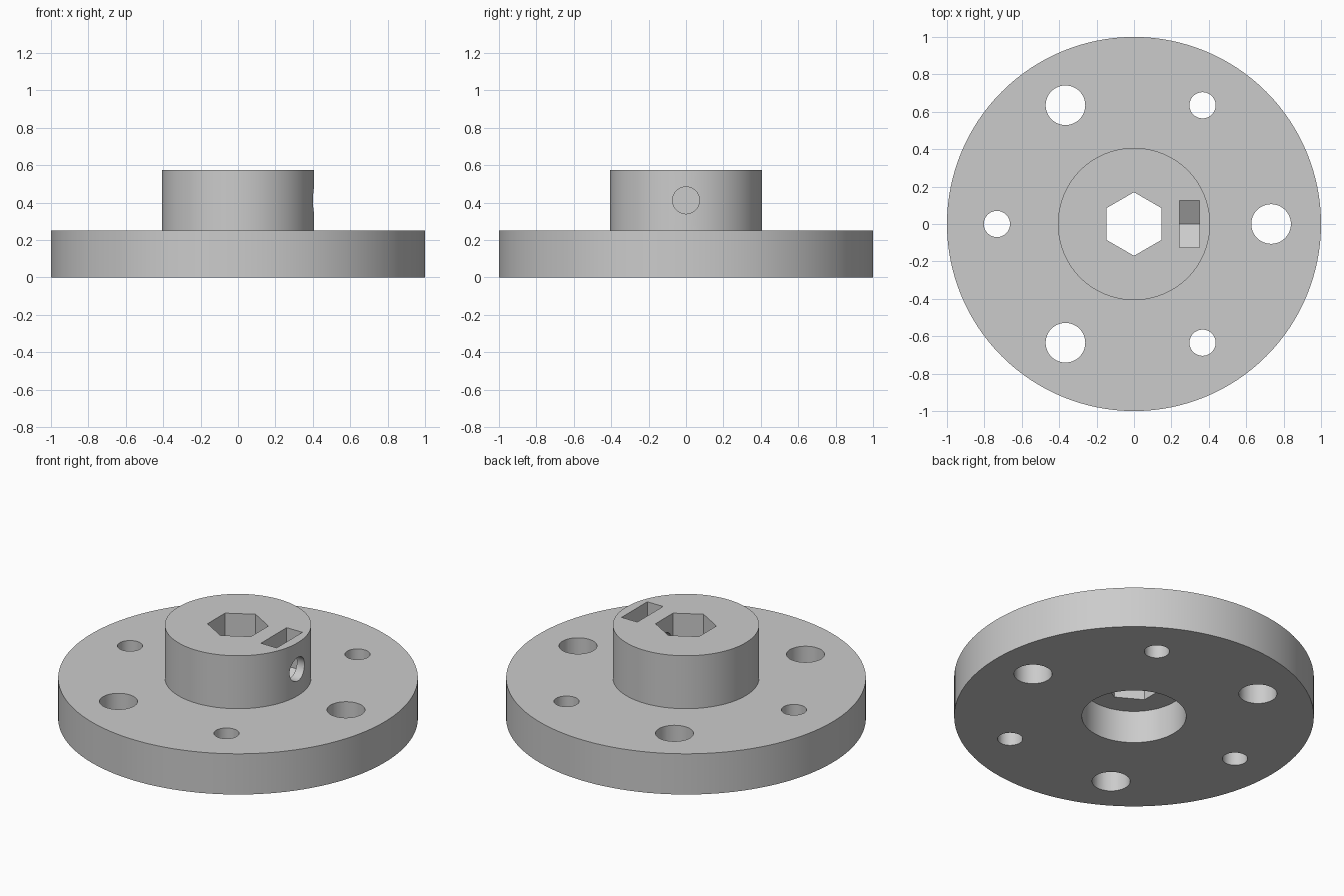
import bpy, bmesh, math
from mathutils import Matrix, Vector

cube = bpy.data.objects.get("Cube")
if cube:
    bpy.data.objects.remove(cube, do_unlink=True)

PLATE_H, HUB_H = 0.25, 0.575
SCREW_Z, SCREW_R = 0.412, 0.072

grey = bpy.data.materials.new("plain grey")
grey.use_nodes = True
colour = (0.6, 0.6, 0.6, 1)
grey.diffuse_color = colour
grey.node_tree.nodes["Principled BSDF"].inputs["Base Color"].default_value = colour


def finish(name, bm):
    bmesh.ops.recalc_face_normals(bm, faces=bm.faces[:])
    mesh = bpy.data.meshes.new(name)
    bm.to_mesh(mesh)
    bm.free()
    mesh.materials.append(grey)
    ob = bpy.data.objects.new(name, mesh)
    bpy.context.collection.objects.link(ob)
    return ob


def prism(name, sides, radius, depth, matrix):
    bm = bmesh.new()
    bmesh.ops.create_cone(bm, cap_ends=True, segments=sides, radius1=radius,
                          radius2=radius, depth=depth, matrix=matrix)
    return finish(name, bm)


# Flange and hub, turned from one stepped profile with a recess underneath
profile = [(0, 0.2), (0.29, 0.2), (0.29, 0), (1, 0), (1, PLATE_H),
           (0.407, PLATE_H), (0.407, HUB_H), (0, HUB_H)]
bm = bmesh.new()
verts = [bm.verts.new((r, 0, z)) for r, z in profile]
edges = [bm.edges.new(pair) for pair in zip(verts, verts[1:])]
bmesh.ops.spin(bm, geom=verts + edges, cent=(0, 0, 0), axis=(0, 0, 1),
               angle=math.tau, steps=128, use_merge=True)
bmesh.ops.remove_doubles(bm, verts=bm.verts[:], dist=0.0001)
# Join the fans at the axis into single flat faces
hubs = [v for v in bm.verts if v.co.xy.length < 0.001]
bmesh.ops.dissolve_verts(bm, verts=hubs)
hub = finish("flanged_hub", bm)

cutters = []

# Alternating large and small bolt holes
for i in range(6):
    a = i * math.pi / 3
    place = Matrix.Translation((0.733 * math.cos(a), 0.733 * math.sin(a), 0.125))
    cutters.append(prism("bolt_hole_cutter", 48, 0.07 if i % 2 else 0.106, 0.6, place))

# Hexagonal shaft bore, with corners towards front and back
cutters.append(prism("hex_bore_cutter", 6, 0.17, 2, Matrix.Rotation(math.radians(0), 4, 'Z')))
corner = cutters[-1].data.vertices[0].co
if abs(corner.x) > 0.16:
    cutters[-1].data.transform(Matrix.Rotation(math.pi / 6, 4, 'Z'))

# Nut pocket with a pointed floor, open at the top of the hub
half = 0.125
rise = half / math.sqrt(3)
outline = [(0, SCREW_Z - 2 * rise), (half, SCREW_Z - rise), (half, 0.8),
           (-half, 0.8), (-half, SCREW_Z - rise)]
bm = bmesh.new()
face = bm.faces.new([bm.verts.new((0.243, y, z)) for y, z in outline])
ext = bmesh.ops.extrude_face_region(bm, geom=[face])
bmesh.ops.translate(bm, vec=Vector((0.107, 0, 0)),
                    verts=[g for g in ext["geom"] if isinstance(g, bmesh.types.BMVert)])
cutters.append(finish("nut_pocket_cutter", bm))

# Set screw hole from the side of the hub into the bore
place = Matrix.Translation((0.3, 0, SCREW_Z)) @ Matrix.Rotation(math.pi / 2, 4, 'Y')
cutters.append(prism("screw_hole_cutter", 48, SCREW_R, 0.5, place))

# Cut every opening, then discard the cutters
bpy.context.view_layer.objects.active = hub
hub.select_set(True)
for cutter in cutters:
    cut = hub.modifiers.new("cut", 'BOOLEAN')
    cut.operation = 'DIFFERENCE'
    cut.solver = 'EXACT'
    cut.object = cutter
    bpy.ops.object.modifier_apply(modifier=cut.name)
    bpy.data.objects.remove(cutter, do_unlink=True)

bpy.ops.object.select_all(action='DESELECT')
hub.select_set(True)
bpy.ops.object.shade_smooth_by_angle(angle=math.radians(25))
